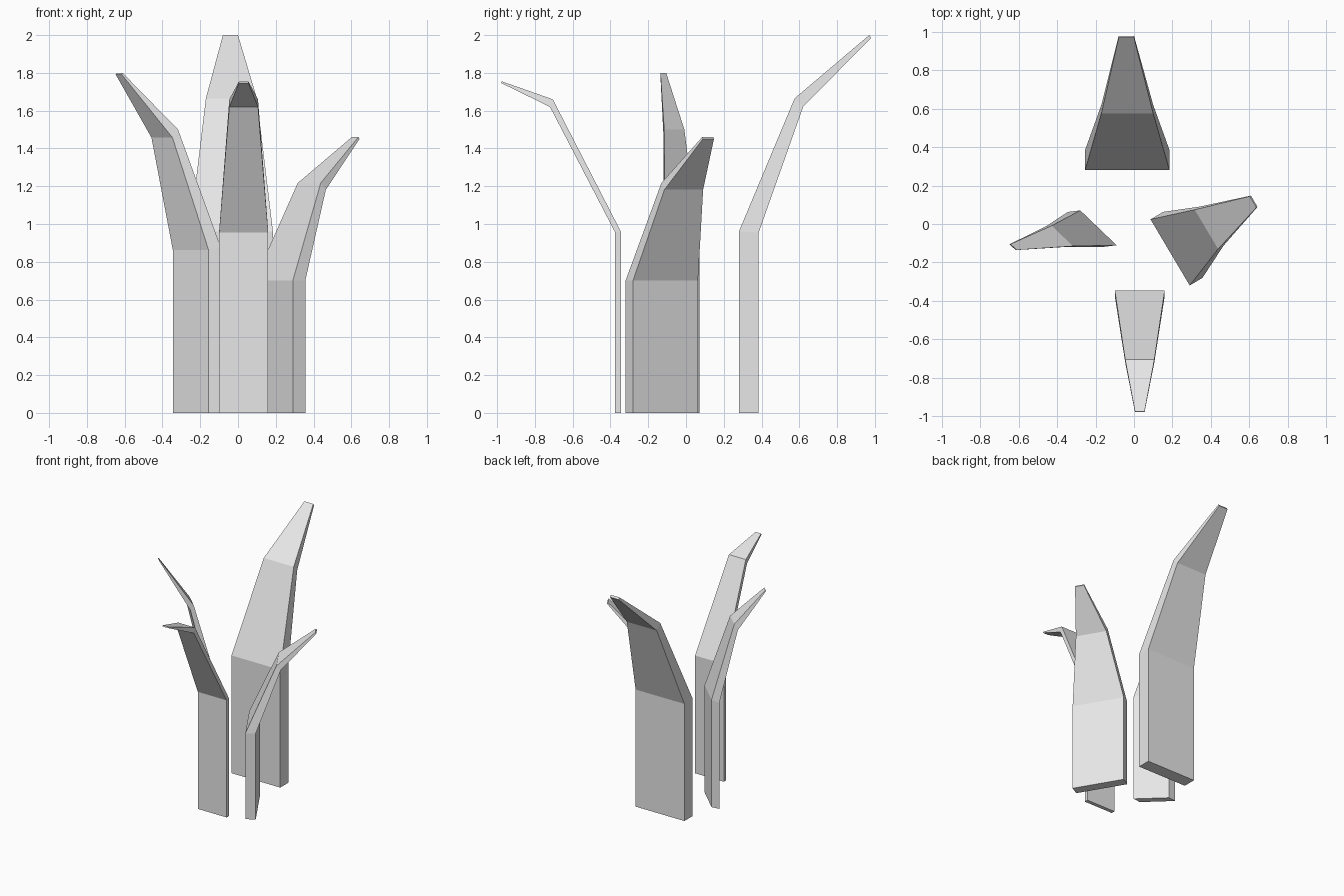
import bpy
import bmesh
from mathutils import Vector

cube = bpy.data.objects.get("Cube")
if cube:
    bpy.data.objects.remove(cube, do_unlink=True)

grey = bpy.data.materials.new("light_grey")
grey.use_nodes = True
colour = (0.8, 0.8, 0.8, 1.0)
grey.diffuse_color = colour
grey.node_tree.nodes["Principled BSDF"].inputs["Base Color"].default_value = colour


def make_blade(name, across, outward, sections):
    """Loft a bent, tapering slab; each section is
    (inner edge middle x, y, z, half width, thickness, drop of outer edge)."""
    across = Vector(across).to_3d().normalized()
    outward = Vector(outward).to_3d().normalized()
    # The foot repeats the first bend on the ground
    x, y, z, half, thick, drop = sections[0]
    rows = [(x, y, 0, half, thick, 0)] + sections

    bm = bmesh.new()
    rings = []
    for x, y, z, half, thick, drop in rows:
        middle = Vector((x, y, z))
        side = across * half
        outer = middle + outward * thick - Vector((0, 0, drop))
        corners = (middle - side, middle + side, outer + side, outer - side)
        rings.append([bm.verts.new(c) for c in corners])
    for low, high in zip(rings, rings[1:]):
        for i in range(4):
            j = (i + 1) % 4
            bm.faces.new((low[i], low[j], high[j], high[i]))
    bm.faces.new(rings[0])
    bm.faces.new(rings[-1])
    bmesh.ops.recalc_face_normals(bm, faces=bm.faces)

    mesh = bpy.data.meshes.new(name)
    bm.to_mesh(mesh)
    bm.free()
    mesh.materials.append(grey)
    blade = bpy.data.objects.new(name, mesh)
    bpy.context.collection.objects.link(blade)
    return blade


# Tall, broad blade at the back
make_blade("back_blade", (1, 0), (0, 1), [
    (-0.035, 0.28, 0.96, 0.22, 0.105, 0.005),
    (-0.035, 0.575, 1.665, 0.135, 0.045, 0.045),
    (-0.04, 0.97, 2.0, 0.04, 0.01, 0.015),
])

# Thin blade at the front
make_blade("front_blade", (1, 0), (0, -1), [
    (0.03, -0.345, 0.96, 0.13, 0.03, 0.005),
    (0.03, -0.705, 1.66, 0.076, 0.015, 0.04),
    (0.03, -0.975, 1.755, 0.025, 0.005, 0.008),
])

# Short blade on the left, turned outward
make_blade("left_blade", (0.51, -0.86), (0.86, 0.51), [
    (0.188, -0.148, 0.70, 0.2, 0.077, 0),
    (0.377, -0.028, 1.217, 0.119, 0.032, 0.035),
    (0.62, 0.115, 1.46, 0.034, 0.007, 0.01),
])

# Narrow blade on the right, with a skewed section
make_blade("right_blade", (0.72, -0.69), (-0.99, -0.12), [
    (-0.185, -0.02, 0.875, 0.131, 0.066, 0.012),
    (-0.373, -0.062, 1.5, 0.077, 0.03, 0.042),
    (-0.627, -0.12, 1.8, 0.022, 0.005, 0.008),
])
